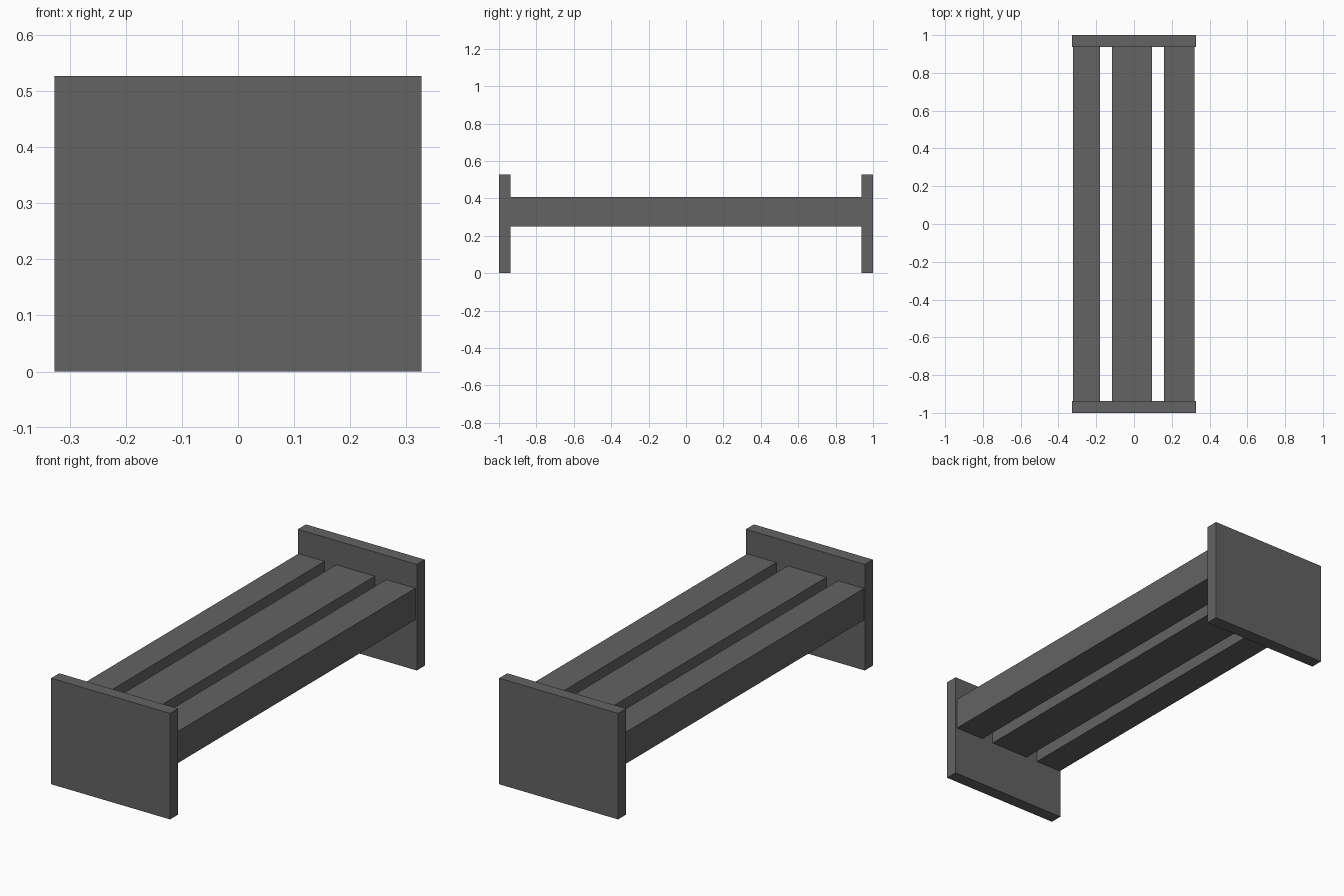
import bpy

cube = bpy.data.objects.get("Cube")
if cube:
    bpy.data.objects.remove(cube, do_unlink=True)

# Single dark grey finish
grey = bpy.data.materials.new("dark_grey")
grey.use_nodes = True
colour = (0.125, 0.125, 0.125, 1)
grey.diffuse_color = colour
grey.node_tree.nodes["Principled BSDF"].inputs["Base Color"].default_value = colour


def box(name, x, y, z):
    """Box spanning the (low, high) range given on each axis."""
    spans = (x, y, z)
    bpy.ops.mesh.primitive_cube_add(size=1, location=[(a + b) / 2 for a, b in spans])
    obj = bpy.context.object
    obj.name = name
    obj.scale = [b - a for a, b in spans]
    bpy.ops.object.transform_apply(location=False, rotation=False, scale=True)
    obj.data.materials.append(grey)
    return obj


HALF_WIDTH, HEIGHT, INNER = 0.327, 0.527, 0.937

# Upright end panels that also act as legs
box("front_end_panel", (-HALF_WIDTH, HALF_WIDTH), (-1, -INNER), (0, HEIGHT))
box("back_end_panel", (-HALF_WIDTH, HALF_WIDTH), (INNER, 1), (0, HEIGHT))

# Three seat beams between the panels
beams = {
    "right_beam": (-0.323, -0.18),
    "middle_beam": (-0.116, 0.096),
    "left_beam": (0.159, 0.319),
}
for name, span in beams.items():
    box(name, span, (-INNER, INNER), (0.25, 0.407))
